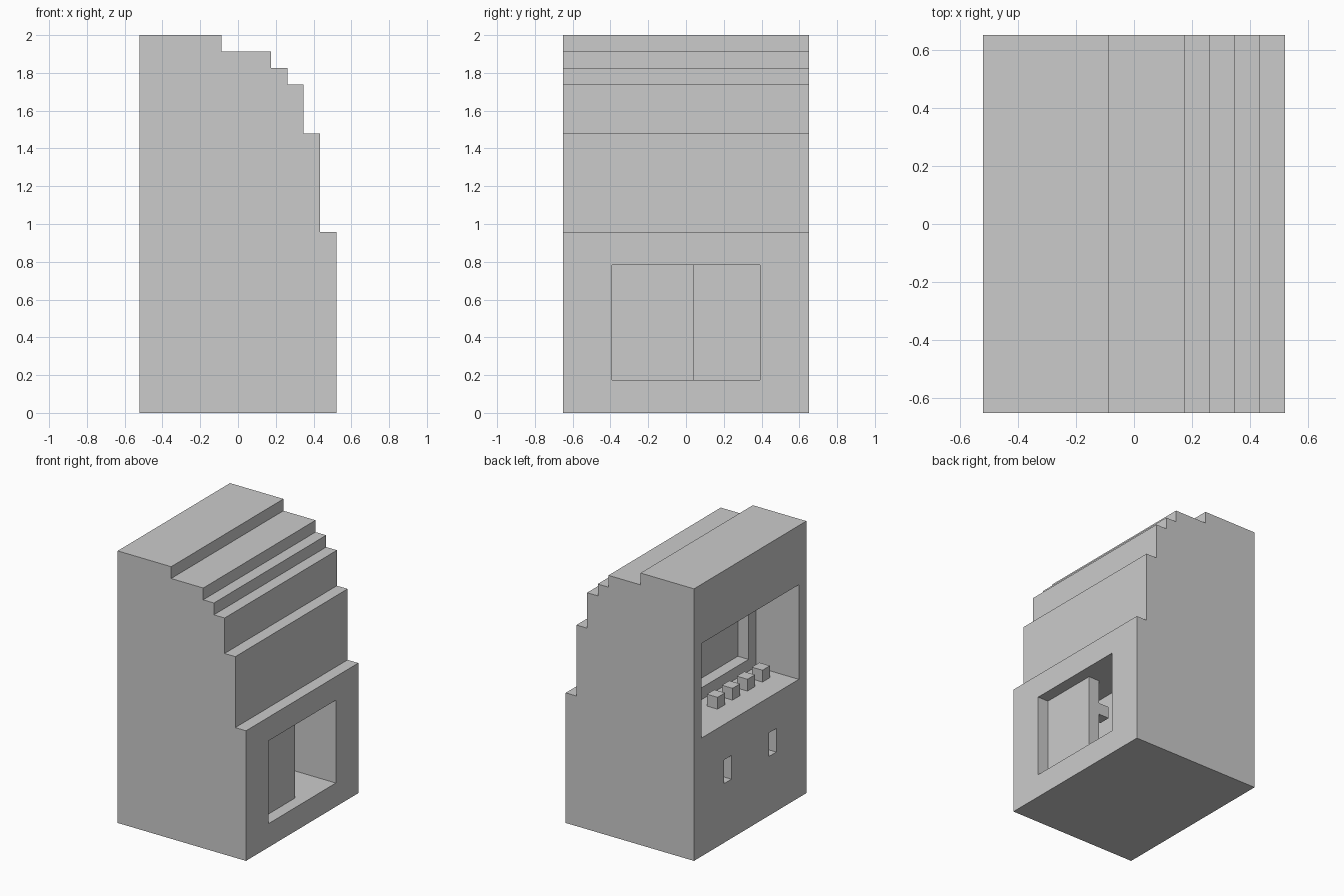
import bpy, bmesh

if "Cube" in bpy.data.objects:
    bpy.data.objects.remove(bpy.data.objects["Cube"])

U = 2 / 23                      # one grid block
X0, Y0 = -6 * U, -7.5 * U       # corner of the block grid


def finish(name, bm):
    bmesh.ops.recalc_face_normals(bm, faces=bm.faces)
    me = bpy.data.meshes.new(name)
    bm.to_mesh(me)
    bm.free()
    ob = bpy.data.objects.new(name, me)
    bpy.context.collection.objects.link(ob)
    return ob


def box(name, x, y, z):
    """Box from block ranges counted from the back-left-bottom grid corner."""
    bm = bmesh.new()
    bmesh.ops.create_cube(bm, size=1)
    for v in bm.verts:
        v.co = (X0 + x[v.co.x > 0] * U, Y0 + y[v.co.y > 0] * U, z[v.co.z > 0] * U)
    return finish(name, bm)


# Cabinet body: stepped side profile extruded across the width
steps = [(5, 23), (8, 22), (9, 21), (10, 20), (11, 17), (12, 11)]
profile = [(0, 0), (0, 23)]
for i, (x, z) in enumerate(steps):
    profile.append((x, z))
    profile.append((x, steps[i + 1][1] if i + 1 < len(steps) else 0))
bm = bmesh.new()
face = bm.faces.new([bm.verts.new((X0 + x * U, Y0, z * U)) for x, z in profile])
side = bmesh.ops.extrude_face_region(bm, geom=[face])
bmesh.ops.translate(bm, vec=(0, 15 * U, 0),
                    verts=[g for g in side["geom"] if isinstance(g, bmesh.types.BMVert)])
body = finish("cabinet_body", bm)

# Openings: control bay, screen recess, service hatch, two slots
cuts = [
    ("bay_cutter", (-1, 4), (1, 14), (10, 18)),
    ("screen_cutter", (3, 5), (2, 13), (11, 17)),
    ("hatch_cutter", (8, 13), (3, 12), (2, 9)),
    ("slot_cutter_a", (-1, 1), (4, 5), (5, 7)),
    ("slot_cutter_b", (-1, 1), (10, 11), (5, 7)),
]
for name, x, y, z in cuts:
    cutter = box(name, x, y, z)
    cutter.hide_render = True
    mod = body.modifiers.new(name, "BOOLEAN")
    mod.operation = "DIFFERENCE"
    mod.solver = "EXACT"
    mod.object = cutter
    bpy.context.view_layer.objects.active = body
    bpy.ops.object.modifier_apply(modifier=name)
    bpy.data.objects.remove(cutter)

# Half-open hatch door with its inner latch
box("hatch_door", (10, 11), (3, 8), (2, 9))
box("door_latch", (9, 10), (7, 8), (6, 7))

# Row of control buttons
for i in range(4):
    y = 2 + 2 * i
    box(f"button_{i + 1}", (2, 3), (y, y + 1), (10, 11))
